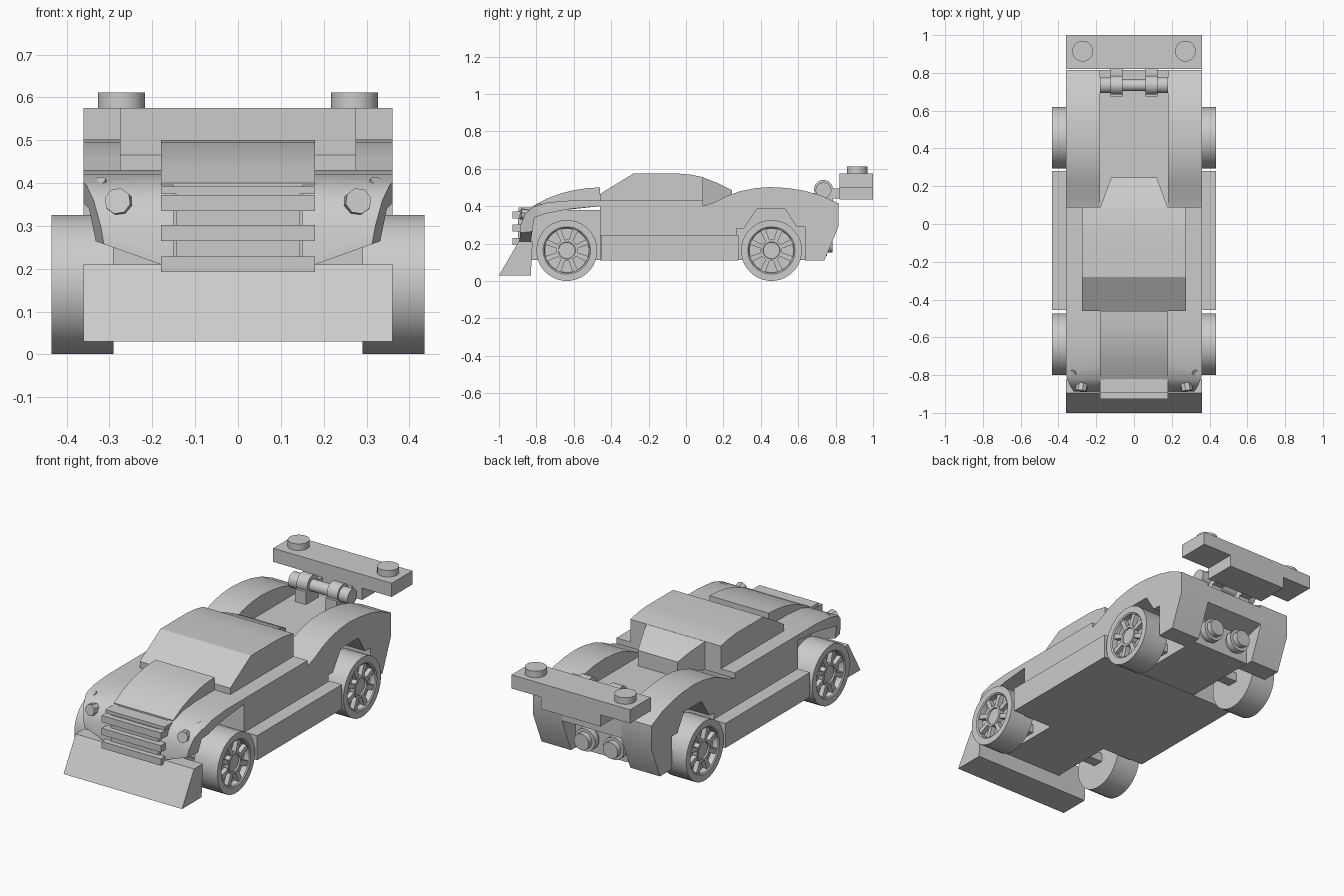
import bpy, bmesh, math
from mathutils import Vector, Matrix

if "Cube" in bpy.data.objects:
    bpy.data.objects.remove(bpy.data.objects["Cube"])

grey = bpy.data.materials.new("light_grey")
grey.diffuse_color = (0.6, 0.6, 0.6, 1)
grey.use_nodes = True
grey.node_tree.nodes["Principled BSDF"].inputs["Base Color"].default_value = grey.diffuse_color


def finish(name, bm, mirror=False):
    """Optionally mirror across x, shade smooth with sharp edges, make the object."""
    bmesh.ops.remove_doubles(bm, verts=bm.verts, dist=1e-5)
    if mirror:
        dup = bmesh.ops.duplicate(bm, geom=bm.verts[:] + bm.edges[:] + bm.faces[:])["geom"]
        for v in dup:
            if isinstance(v, bmesh.types.BMVert):
                v.co.x = -v.co.x
    bmesh.ops.recalc_face_normals(bm, faces=bm.faces)
    for f in bm.faces:
        f.smooth = True
    for e in bm.edges:
        e.smooth = len(e.link_faces) == 2 and e.calc_face_angle(0) < math.radians(29)
    me = bpy.data.meshes.new(name)
    bm.to_mesh(me)
    bm.free()
    me.materials.append(grey)
    ob = bpy.data.objects.new(name, me)
    bpy.context.collection.objects.link(ob)
    return ob


def prism(name, profile, x0, x1, mirror=False, clips=()):
    """Extrude a (y, z) profile along x, cutting away the outer side of clip planes."""
    bm = bmesh.new()
    a = [bm.verts.new((x0, y, z)) for y, z in profile]
    b = [bm.verts.new((x1, y, z)) for y, z in profile]
    bm.faces.new(a)
    bm.faces.new(b[::-1])
    n = len(a)
    for i in range(n):
        j = (i + 1) % n
        bm.faces.new((a[i], b[i], b[j], a[j]))
    for co, no in clips:
        bmesh.ops.triangulate(bm, faces=[f for f in bm.faces if len(f.verts) > 4])
        bmesh.ops.bisect_plane(bm, geom=bm.verts[:] + bm.edges[:] + bm.faces[:],
                               plane_co=co, plane_no=no, clear_outer=True)
        bmesh.ops.holes_fill(bm, edges=[e for e in bm.edges if e.is_boundary], sides=0)
    return finish(name, bm, mirror)


def box(name, x0, x1, y0, y1, z0, z1, mirror=False):
    return prism(name, [(y0, z0), (y1, z0), (y1, z1), (y0, z1)], x0, x1, mirror)


def lathe(name, profile, centre, axis, segs=32, mirror=False):
    """Revolve (distance along axis, radius) points about an axis."""
    bm = bmesh.new()
    rot = Vector((0, 0, 1)).rotation_difference(Vector(axis)).to_matrix().to_4x4()
    mat = Matrix.Translation(centre) @ rot
    rings = []
    for h, r in profile:
        if r == 0:
            rings.append([bm.verts.new(mat @ Vector((0, 0, h)))])
            continue
        angs = [2 * math.pi * (i + 0.5) / segs for i in range(segs)]
        rings.append([bm.verts.new(mat @ Vector((r * math.cos(t), r * math.sin(t), h))) for t in angs])
    for p, q in zip(rings, rings[1:]):
        for i in range(segs):
            j = (i + 1) % segs
            if len(p) == 1:
                bm.faces.new((p[0], q[i], q[j]))
            elif len(q) == 1:
                bm.faces.new((p[i], q[0], p[j]))
            else:
                bm.faces.new((p[i], q[i], q[j], p[j]))
    return finish(name, bm, mirror)


def disc(name, centre, axis, r, length, segs=24, mirror=False):
    return lathe(name, [(0, 0), (0, r), (length, r), (length, 0)], centre, axis, segs, mirror)


# Main body, narrow chassis between the wheels, side skirts
prism("body", [(-.46, .11), (.27, .11), (.27, .25), (.09, .25), (.09, .43), (-.46, .43)], -.36, .36)
prism("chassis", [(-.83, .112), (.70, .112), (.70, .27), (.815, .30), (.815, .40), (.08, .40),
                  (.08, .38), (-.83, .38)], -.18, .18)
box("side_skirt", .36, .435, -.455, .28, .11, .245, True)

# Front plow
prism("front_plow", [(-1, .03), (-.83, .03), (-.82, .21), (-.895, .21)], -.36, .36)

# Front fenders, trimmed at the outer corner and lower edge
prism("front_fender", [(-.46, .43), (-.62, .43), (-.74, .42), (-.82, .395), (-.86, .36), (-.885, .30),
                       (-.89, .21), (-.83, .21), (-.81, .34), (-.75, .36), (-.62, .385), (-.46, .40)],
      .15, .36, True,
      [((.355, -.80, .37), (.92, -.25, -.15)), ((.18, -.88, .21), (.05, 0, -.14))])

# Raised hood
prism("hood", [(-.46, .40), (-.46, .50), (-.53, .496), (-.60, .485), (-.67, .468), (-.74, .442),
               (-.82, .40), (-.82, .36)], -.18, .18)

# Grille backing and slats
box("grille_back", -.145, .145, -.897, -.80, .195, .375)
box("grille_cap", -.18, .18, -.895, -.81, .375, .392)
for z in (.192, .265, .335):
    box("grille_slat", -.18, .18, -.927, -.85, z, z + .037)

# Headlights and small lamps
disc("headlight", (.275, -.845, .352), (.15, -.95, .15), .031, .04, 8, True)
disc("small_lamp", (.322, -.785, .392), (.35, -.45, .80), .019, .014, 16, True)

# Cabin with sloped windscreen, and tapered rear window
prism("cabin", [(-.46, .42), (-.46, .465), (-.28, .575), (-.05, .575), (.02, .569), (.09, .555), (.09, .40)],
      -.275, .275)
rear = prism("rear_window", [(.085, .39), (.085, .556), (.17, .523), (.245, .485), (.245, .39)], -.18, .18)
for v in rear.data.vertices:
    v.co.x *= 1 - (v.co.y - .085) / .16 * .33

# Rear fenders with angular wheel arches
prism("rear_fender", [(.09, .25), (.09, .40), (.15, .42), (.22, .455), (.29, .48), (.37, .496), (.45, .502),
                      (.54, .497), (.63, .483), (.72, .458), (.815, .415), (.815, .29), (.74, .11),
                      (.635, .11), (.635, .29), (.59, .29), (.53, .385), (.38, .385), (.31, .28),
                      (.27, .28), (.27, .25)], .18, .36, True)

# Wheels with tyre, recessed rim, hub and eight spokes
for y in (-.637, .457):
    c = (0, y, .163)
    lathe("wheel", [(.29, 0), (.29, .163), (.435, .163), (.435, .127), (.43, .12), (.40, .118), (.40, 0)],
          c, (1, 0, 0), 32, True)
    lathe("hub", [(.395, .058), (.428, .058), (.428, .046), (.42, .044), (.42, 0)], c, (1, 0, 0), 24, True)
    for k in range(8):
        t = math.pi / 4 * k + math.pi / 8
        pts = []
        for r, w in ((.05, -.011), (.121, -.015), (.121, .015), (.05, .011)):
            pts.append((y + r * math.cos(t) - w * math.sin(t), .163 + r * math.sin(t) + w * math.cos(t)))
        prism("spoke", pts, .395, .425, True)
    box("axle", -.30, .30, y - .03, y + .03, .14, .19)

# Twin exhausts
lathe("exhaust", [(0, .05), (.02, .05), (.02, .062), (.055, .062), (.055, .045), (.085, .045), (.085, 0)],
      (.088, .698, .195), (0, 1, 0), 16, True)

# Wing hinge: bar, end knobs, clips, posts and arms
disc("hinge_bar", (-.17, .735, .485), (1, 0, 0), .032, .34)
disc("hinge_knob", (.125, .735, .485), (1, 0, 0), .042, .055, 24, True)
disc("hinge_clip", (.06, .735, .49), (1, 0, 0), .05, .065, 24, True)
box("hinge_post", .06, .125, .675, .785, .39, .47, True)
box("hinge_arm", .06, .125, .735, .83, .44, .495, True)

# Rear wing with lower block and round studs
box("wing", -.36, .36, .82, 1, .50, .575)
box("wing_block", -.18, .18, .82, 1, .435, .50)
disc("wing_stud", (.272, .915, .575), (0, 0, 1), .055, .036, 24, True)
